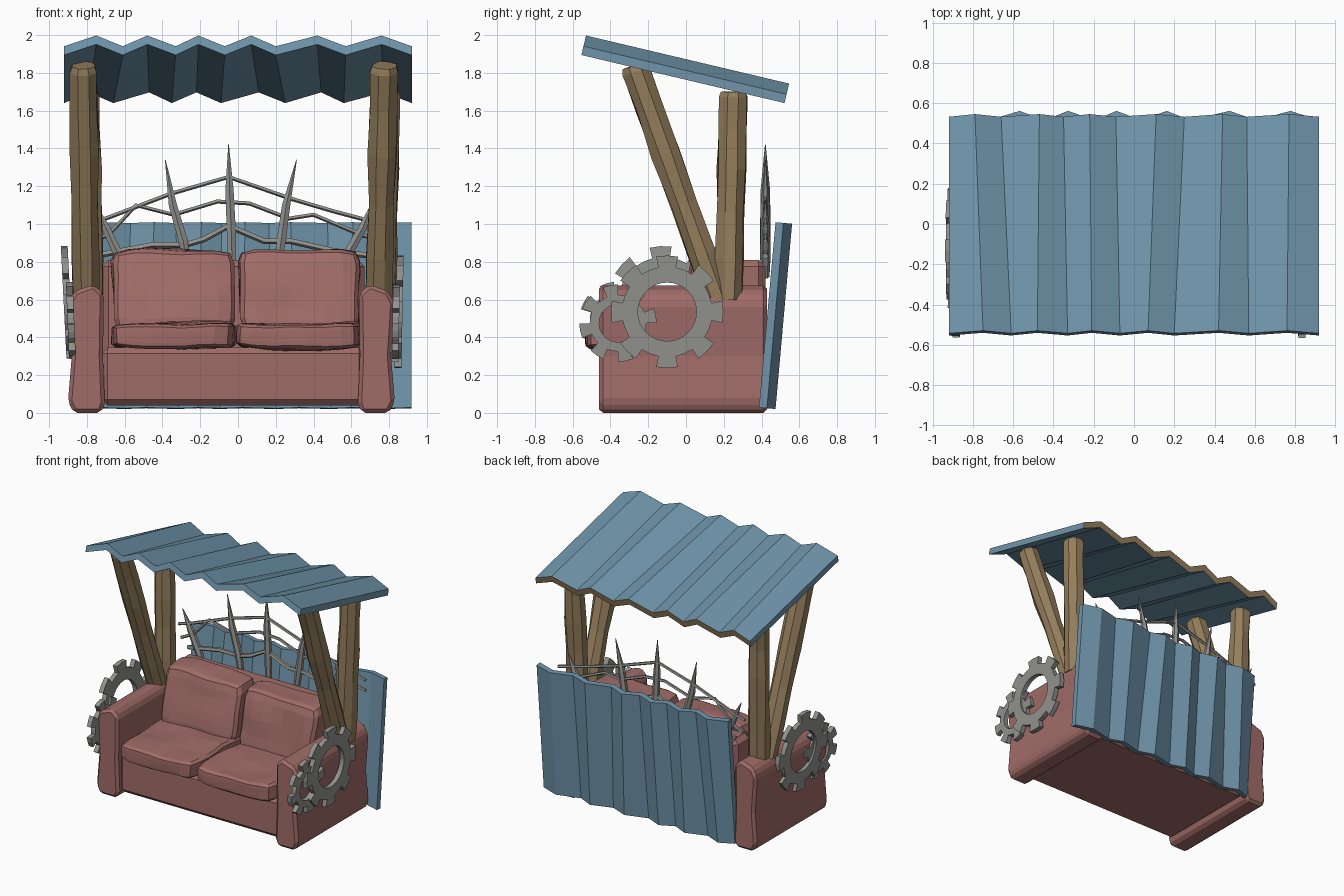
import bpy, bmesh, math, random
from mathutils import Vector, Matrix, noise

if "Cube" in bpy.data.objects:
    bpy.data.objects.remove(bpy.data.objects["Cube"])

random.seed(4)


def material(name, rgb):
    m = bpy.data.materials.new(name)
    m.diffuse_color = (*rgb, 1)
    m.use_nodes = True
    m.node_tree.nodes["Principled BSDF"].inputs["Base Color"].default_value = m.diffuse_color
    return m


RED = material("faded red fabric", (0.352, 0.150, 0.138))
BLUE = material("blue sheet metal", (0.160, 0.300, 0.405))
WOOD = material("rough wood", (0.300, 0.210, 0.108))
GREY = material("scrap grey", (0.285, 0.285, 0.270))


def finish(name, bm, *mats):
    bmesh.ops.recalc_face_normals(bm, faces=bm.faces)
    me = bpy.data.meshes.new(name)
    bm.to_mesh(me)
    bm.free()
    for m in mats:
        me.materials.append(m)
    ob = bpy.data.objects.new(name, me)
    bpy.context.collection.objects.link(ob)
    return ob


def bevel(ob, width):
    mod = ob.modifiers.new("bevel", "BEVEL")
    mod.width = width
    mod.segments = 1
    mod.limit_method = 'ANGLE'
    return ob


def box(name, lo, hi, mat, width):
    bm = bmesh.new()
    bmesh.ops.create_cube(bm, size=1)
    for v in bm.verts:
        v.co = [a + (c + 0.5) * (b - a) for a, b, c in zip(lo, hi, v.co)]
    return bevel(finish(name, bm, mat), width)


def cushion(name, lo, hi, lean=0, seed=0):
    """Lumpy rounded box; lean pushes the top backwards."""
    lo, hi = Vector(lo), Vector(hi)
    mid, half = (lo + hi) / 2, (hi - lo) / 2
    bm = bmesh.new()
    bmesh.ops.create_cube(bm, size=2)
    bmesh.ops.subdivide_edges(bm, edges=bm.edges[:], cuts=6, use_grid_fill=True)
    for v in bm.verts:
        p = v.co.copy()
        p /= sum(abs(c) ** 9 for c in p) ** (1 / 9)
        q = Vector([m + h * c for m, h, c in zip(mid, half, p)])
        q += noise.noise_vector(q * 4 + Vector((seed, 0, 0))) * 0.022
        q.y += lean * p.z
        v.co = q
    return finish(name, bm, RED)


def tube(name, pts, radii, sides, mat, jitter=0):
    """Tapered many-sided bar along a path."""
    pts = [Vector(p) for p in pts]
    bm = bmesh.new()
    rings = []
    for i, p in enumerate(pts):
        t = (pts[min(i + 1, len(pts) - 1)] - pts[max(i - 1, 0)]).normalized()
        u = t.cross(Vector((0, 1, 0))).normalized()
        w = t.cross(u)
        ring = []
        for k in range(sides):
            a = math.tau * (k + 0.5) / sides
            r = radii[i] * (1 + random.uniform(-jitter, jitter))
            ring.append(bm.verts.new(p + (u * math.cos(a) + w * math.sin(a)) * r))
        rings.append(ring)
    for a, b in zip(rings, rings[1:]):
        for k in range(sides):
            bm.faces.new((a[k], a[(k + 1) % sides], b[(k + 1) % sides], b[k]))
    bm.faces.new(rings[0])
    bm.faces.new(rings[-1])
    return finish(name, bm, mat)


def gear(name, c, r, thick, tilt, start=0.0, teeth=8):
    """Ring gear in the y-z plane; r = (hole, rim, tooth tip)."""
    n = teeth * 4
    bm = bmesh.new()

    def quad(i, r0, r1):
        vs = []
        for rad, k in ((r0, i), (r1, i), (r1, i + 1), (r0, i + 1)):
            a = start + math.tau * (k - 1) / n
            vs.append(bm.verts.new((0, rad * math.cos(a), rad * math.sin(a))))
        bm.faces.new(vs)

    for i in range(n):
        quad(i, r[0], r[1])
        if i % 4 < 2:
            quad(i, r[1], r[2])
    bmesh.ops.remove_doubles(bm, verts=bm.verts, dist=1e-4)
    out = bmesh.ops.extrude_face_region(bm, geom=bm.faces[:])["geom"]
    top = {g for g in out if isinstance(g, bmesh.types.BMVert)}
    for v in bm.verts:
        x = thick / 2 if v in top else -thick / 2
        v.co = Vector(c) + Vector((x + tilt * v.co.z, v.co.y, v.co.z))
    return finish(name, bm, GREY)


# Corrugated sheets: ridge positions at the front and back edge
FRONT_X = (-.92, -.75, -.61, -.48, -.33, -.21, -.07, .07, .20, .42, .57, .76, .92)
BACK_X = (-.92, -.79, -.66, -.47, -.35, -.22, -.09, .11, .25, .44, .56, .77, .92)


def sheet(name, length, sx, wave, thick, matrix, mats):
    bm = bmesh.new()
    ends = []
    for y, xs in ((-length / 2, FRONT_X), (length / 2, BACK_X)):
        rows = []
        for s in (0.5, -0.5):
            rows.append([bm.verts.new((x * sx, y, wave * ((i % 2) - 0.5) + s * thick))
                         for i, x in enumerate(xs)])
        ends.append(rows)
    (ft, fb), (bt, bb) = ends
    for i in range(len(FRONT_X) - 1):
        j = i + 1
        bm.faces.new((ft[i], ft[j], bt[j], bt[i]))
        bm.faces.new((fb[i], bb[i], bb[j], fb[j]))
        bm.faces.new((ft[i], fb[i], fb[j], ft[j]))
        rear = bm.faces.new((bt[i], bt[j], bb[j], bb[i]))
        rear.material_index = len(mats) - 1   # rear edge uses the last material
    for k in (0, -1):
        bm.faces.new((ft[k], bt[k], bb[k], fb[k]))
    bm.transform(matrix)
    return finish(name, bm, *mats)


sheet("roof", 1.105, 1, 0.058, 0.048,
      Matrix.Translation((0, -0.004, 1.819)) @ Matrix.Rotation(math.radians(-13.3), 4, 'X'),
      (BLUE, WOOD))
sheet("back_panel", 0.985, 0.891, 0.046, 0.042,
      Matrix.Translation((0.10, 0.474, 0.515)) @ Matrix.Rotation(math.radians(-95.1), 4, 'X'),
      (BLUE,))

# Sofa body
box("sofa_base", (-0.72, -0.43, 0.04), (0.67, 0.41, 0.345), RED, 0.03)
box("sofa_back", (-0.72, 0.22, 0.10), (0.67, 0.42, 0.81), RED, 0.035)

# Sofa arms: outline in x-z, x measured outwards from the sofa's middle
ARM = ((.69, 0), (.67, .05), (.68, .30), (.675, .63), (.73, .68),
       (.83, .645), (.865, .58), (.845, .30), (.865, .06), (.835, 0))
for side, s in (("left", -1), ("right", 1)):
    bm = bmesh.new()
    f = bm.faces.new([bm.verts.new((s * x - 0.035, -0.46, z)) for x, z in ARM])
    g = bmesh.ops.extrude_face_region(bm, geom=[f])["geom"]
    for v in g:
        if isinstance(v, bmesh.types.BMVert):
            v.co.y = 0.43
    bevel(finish(side + "_arm", bm, RED), 0.02)

# Cushions
for side, x0, x1, sd in (("left", -0.665, -0.015, 0), ("right", 0.0, 0.645, 7)):
    cushion(side + "_seat_cushion", (x0, -0.53, 0.34), (x1, 0.14, 0.475), 0, sd)
    cushion(side + "_back_cushion", (x0, 0.0, 0.43), (x1, 0.23, 0.865), 0.05, sd + 3)

# Wooden posts
for side, xb, xt in (("left", -0.80, -0.82), ("right", 0.745, 0.775)):
    for part, a, b in (("front_post", (xb, 0.175, 0.58), (xt, -0.275, 1.84)),
                       ("rear_post", (xb + 0.015, 0.225, 0.60), (xt + 0.015, 0.25, 1.70))):
        a, b = Vector(a), Vector(b)
        pts = [a.lerp(b, t) for t in (0, .2, .42, .63, .82, .975, 1)]
        radii = (.076, .079, .074, .080, .076, .078, .066)
        tube(side + "_" + part, pts, radii, 8, WOOD, 0.08)

# Thorn crown behind the sofa: spikes and connecting bars (x, z paths)
SPIKES = (((-.03, .72), (-.035, .95), (-.045, 1.18), (-.05, 1.42)),
          ((-.26, .72), (-.29, .91), (-.345, 1.10), (-.385, 1.34)),
          ((.20, .72), (.23, .92), (.255, 1.10), (.31, 1.34)),
          ((-.59, .72), (-.63, .83), (-.70, .98), (-.77, 1.13)),
          ((.53, .72), (.58, .84), (.66, .98), (.72, 1.13)))
for i, path in enumerate(SPIKES):
    tube(f"spike_{i + 1}", [(x, 0.42, z) for x, z in path],
         (.022, .028, .025, .002), 6, GREY)
BARS = (((-.80, 1.0), (-.70, 1.03), (-.36, 1.16), (-.05, 1.25), (.28, 1.135), (.50, 1.07), (.80, .99)),
        ((-.78, .90), (-.68, .95), (-.54, 1.10), (-.34, 1.05), (-.11, 1.12), (.06, 1.11), (.27, 1.03),
         (.40, 1.05), (.66, .94), (.80, .91)),
        ((-.72, .84), (-.45, .89), (-.28, .89), (-.18, .92), (-.05, .99), (.14, .91), (.28, .91),
         (.50, .86), (.72, .83)))
for i, path in enumerate(BARS):
    r = 0.017 if i == 2 else 0.012
    tube(f"bar_{i + 1}", [(x, 0.42, z) for x, z in path], [r] * len(path), 5, GREY)

# Gears on the arms
gear("right_big_gear", (0.853, -0.10, 0.535), (.155, .24, .298), 0.036, 0.02)
gear("right_small_gear", (0.835, -0.36, 0.475), (.10, .15, .205), 0.036, 0.02, 0.2)
gear("left_big_gear", (-0.905, -0.12, 0.585), (.155, .24, .298), 0.036, -0.05, 0.05)
gear("left_small_gear", (-0.885, -0.36, 0.49), (.10, .15, .205), 0.036, -0.04, 0.3)
